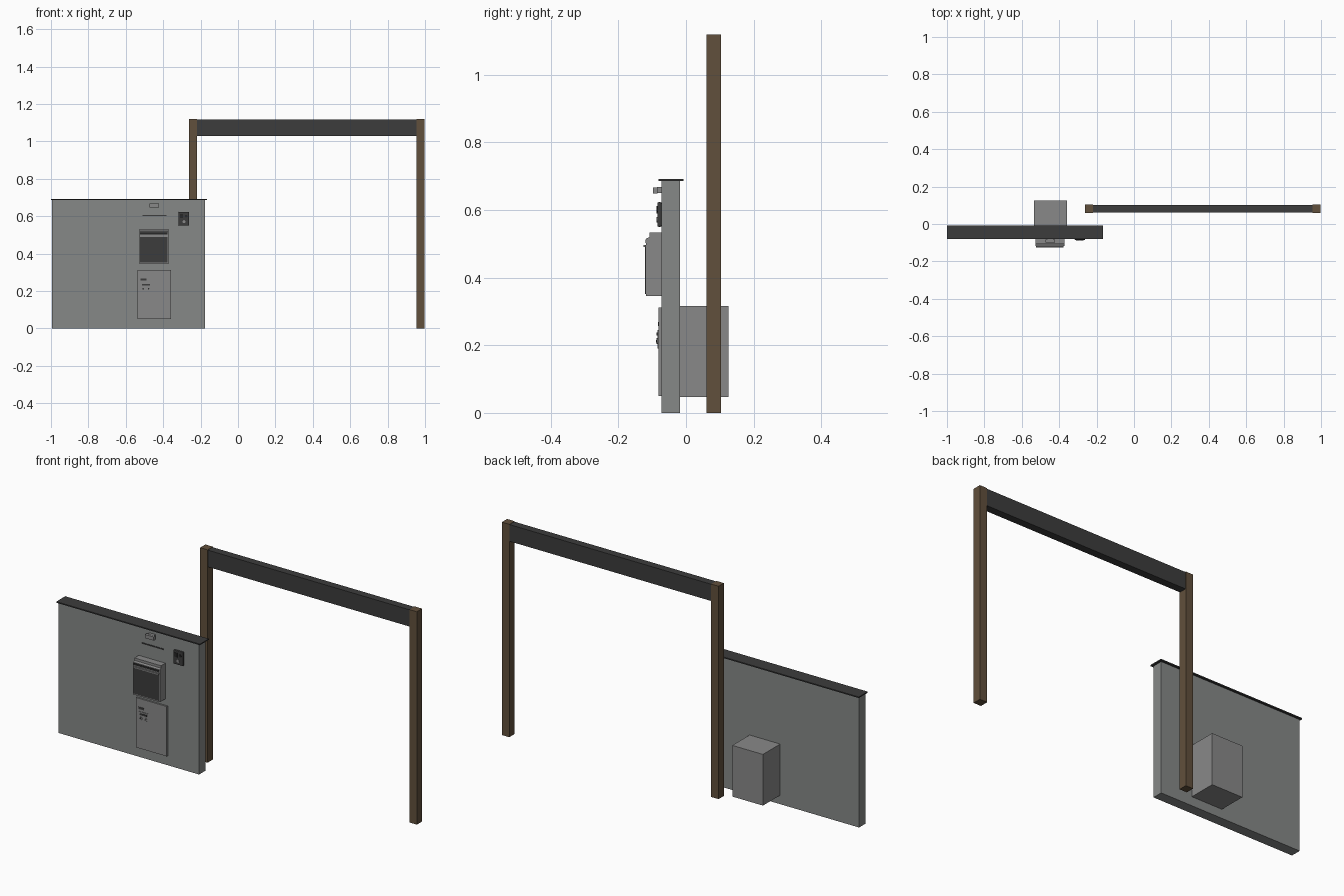
import bpy
import bmesh

if "Cube" in bpy.data.objects:
    bpy.data.objects.remove(bpy.data.objects["Cube"], do_unlink=True)


def material(name, colour):
    m = bpy.data.materials.new(name)
    m.use_nodes = True
    m.diffuse_color = (*colour, 1)
    m.node_tree.nodes["Principled BSDF"].inputs["Base Color"].default_value = (*colour, 1)
    return m


stone = material("wall grey", (0.24, 0.25, 0.245))
steel = material("steel grey", (0.25, 0.25, 0.25))
dark = material("charcoal", (0.045, 0.045, 0.045))
black = material("black", (0.02, 0.02, 0.02))
wood = material("brown wood", (0.12, 0.08, 0.045))


def finish(name, bm, mat):
    bmesh.ops.recalc_face_normals(bm, faces=bm.faces)
    mesh = bpy.data.meshes.new(name)
    bm.to_mesh(mesh)
    bm.free()
    mesh.materials.append(mat)
    obj = bpy.data.objects.new(name, mesh)
    bpy.context.scene.collection.objects.link(obj)
    return obj


def box(name, x, y, z, mat, bevel=0):
    """Box given by its (low, high) range on each axis."""
    bm = bmesh.new()
    bmesh.ops.create_cube(bm, size=1)
    for v in bm.verts:
        v.co = [(lo + hi) / 2 + c * (hi - lo) for c, (lo, hi) in zip(v.co, (x, y, z))]
    obj = finish(name, bm, mat)
    if bevel:
        mod = obj.modifiers.new("soft edges", "BEVEL")
        mod.width, mod.segments = bevel, 2
    return obj


def side_profile(name, points, x, mat):
    """Extrude a (y, z) outline along x."""
    bm = bmesh.new()
    face = bm.faces.new([bm.verts.new((x[0], y, z)) for y, z in points])
    new = bmesh.ops.extrude_face_region(bm, geom=[face])["geom"]
    bmesh.ops.translate(bm, vec=(x[1] - x[0], 0, 0),
                        verts=[v for v in new if isinstance(v, bmesh.types.BMVert)])
    return finish(name, bm, mat)


def knob(name, x, z, radius, y, mat):
    """Short cylinder facing the front."""
    bpy.ops.mesh.primitive_cylinder_add(vertices=16, radius=radius, depth=y[1] - y[0],
                                        location=(x, sum(y) / 2, z), rotation=(1.5708, 0, 0))
    obj = bpy.context.object
    obj.name = name
    obj.data.materials.append(mat)
    bpy.ops.object.shade_smooth_by_angle()


FACE = -0.072  # front of the wall

# Wall and coping
box("wall", (-0.994, -0.176), (FACE, -0.018), (0, 0.686), stone)
box("wall_cap", (-1, -0.165), (-0.081, -0.007), (0.686, 0.692), dark)

# Gate frame
for side, x in (("right", -0.262), ("left", 0.955)):
    box(side + "_post", (x, x + 0.043), (0.06, 0.104), (0, 1.119), wood)
box("beam", (-0.219, 0.955), (0.062, 0.102), (1.029, 1.117), dark)

# Parcel locker: body behind the wall, door and latch in front
box("locker_body", (-0.535, -0.357), (-0.03, 0.125), (0.047, 0.316), steel)
box("locker_door", (-0.536, -0.358), (-0.081, FACE), (0.05, 0.312), steel)
box("latch_plate", (-0.519, -0.463), (-0.084, -0.08), (0.19, 0.245), steel)
box("latch_handle", (-0.512, -0.47), (-0.087, -0.083), (0.229, 0.237), dark)
for i, x in enumerate((-0.507, -0.478)):
    knob("latch_knob_%d" % (i + 1), x, 0.212, 0.009, (-0.087, -0.083), steel)
    knob("latch_keyhole_%d" % (i + 1), x, 0.212, 0.004, (-0.088, -0.086), black)
box("latch_label", (-0.52, -0.49), (-0.083, -0.08), (0.257, 0.268), dark)

# Letterbox with dark flap
side_profile("letterbox_body",
             [(FACE, 0.345), (-0.118, 0.345), (-0.118, 0.515), (-0.108, 0.52),
              (-0.108, 0.533), (FACE, 0.533)], (-0.527, -0.372), steel)
box("letterbox_flap", (-0.523, -0.376), (-0.121, -0.116), (0.352, 0.495), dark)
box("letterbox_slot", (-0.523, -0.376), (-0.12, -0.107), (0.502, 0.512), black)
box("letterbox_handle", (-0.523, -0.376), (-0.126, -0.118), (0.49, 0.496), steel)

# Intercom
box("intercom", (-0.318, -0.261), (-0.085, FACE), (0.55, 0.623), dark, 0.004)
box("intercom_screen", (-0.311, -0.293), (-0.087, -0.084), (0.59, 0.612), black)
knob("intercom_lens", -0.277, 0.601, 0.007, (-0.087, -0.084), black)
knob("intercom_button", -0.289, 0.571, 0.008, (-0.087, -0.084), steel)

# Wall lamp and slim name strip
box("lamp_mount", (-0.465, -0.43), (-0.086, FACE), (0.65, 0.668), steel)
box("lamp_shade", (-0.473, -0.422), (-0.098, -0.084), (0.648, 0.667), steel)
box("name_strip", (-0.51, -0.383), (-0.075, FACE), (0.6, 0.606), dark)
